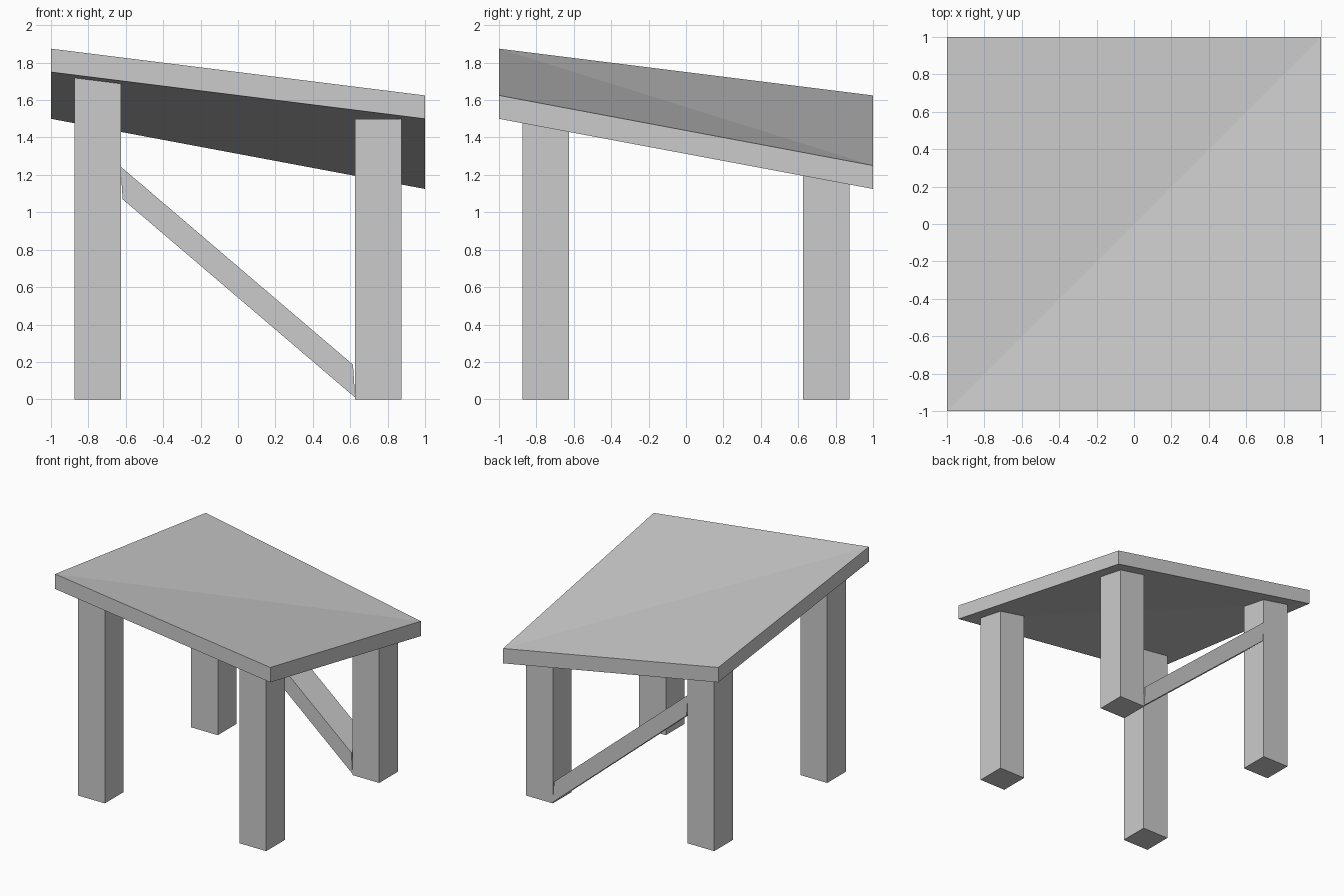
import bpy

if "Cube" in bpy.data.objects:
    bpy.data.objects.remove(bpy.data.objects["Cube"])

def make(name, verts, faces):
    me = bpy.data.meshes.new(name)
    me.from_pydata(verts, [], faces)
    ob = bpy.data.objects.new(name, me)
    bpy.context.collection.objects.link(ob)
    return ob

SIDES = [(i, (i + 1) % 4, (i + 1) % 4 + 4, i + 4) for i in range(4)]

# Skewed table top: every corner has its own height, faces split along a diagonal
corners = [(-1, -1, 1.875), (1, -1, 1.625), (1, 1, 1.25), (-1, 1, 1.625)]
slab = [(x, y, z - 0.125) for x, y, z in corners] + corners
make("table_top", slab,
     SIDES + [(0, 3, 1), (1, 3, 2), (4, 5, 6), (4, 6, 7)])

# Four square legs, each running up into the underside
def leg(name, x, y, top):
    h = 0.124
    ring = [(x - h, y - h), (x + h, y - h), (x + h, y + h), (x - h, y + h)]
    verts = [(a, b, z) for z in (0, top) for a, b in ring]
    make(name, verts, SIDES + [(3, 2, 1, 0), (4, 5, 6, 7)])

leg("front_left_leg", -0.75, -0.75, 1.75)
leg("front_right_leg", 0.75, -0.75, 1.5)
leg("back_left_leg", -0.75, 0.75, 1.5)
leg("back_right_leg", 0.75, 0.75, 1.25)

# Diagonal brace between the two back legs
profile = [(-0.617, 1.07), (0.626, 0.01), (0.615, 0.185), (-0.628, 1.245)]
verts = [(x, y, z) for y in (0.874, 0.626) for x, z in profile]
make("back_brace", verts,
     [f[::-1] for f in SIDES] + [(0, 3, 2, 1)[::-1][::-1], (4, 5, 6, 7)])

# Consistent outward normals
import bmesh
for ob in bpy.context.collection.objects:
    bm = bmesh.new()
    bm.from_mesh(ob.data)
    bmesh.ops.recalc_face_normals(bm, faces=bm.faces)
    bm.to_mesh(ob.data)
    bm.free()
